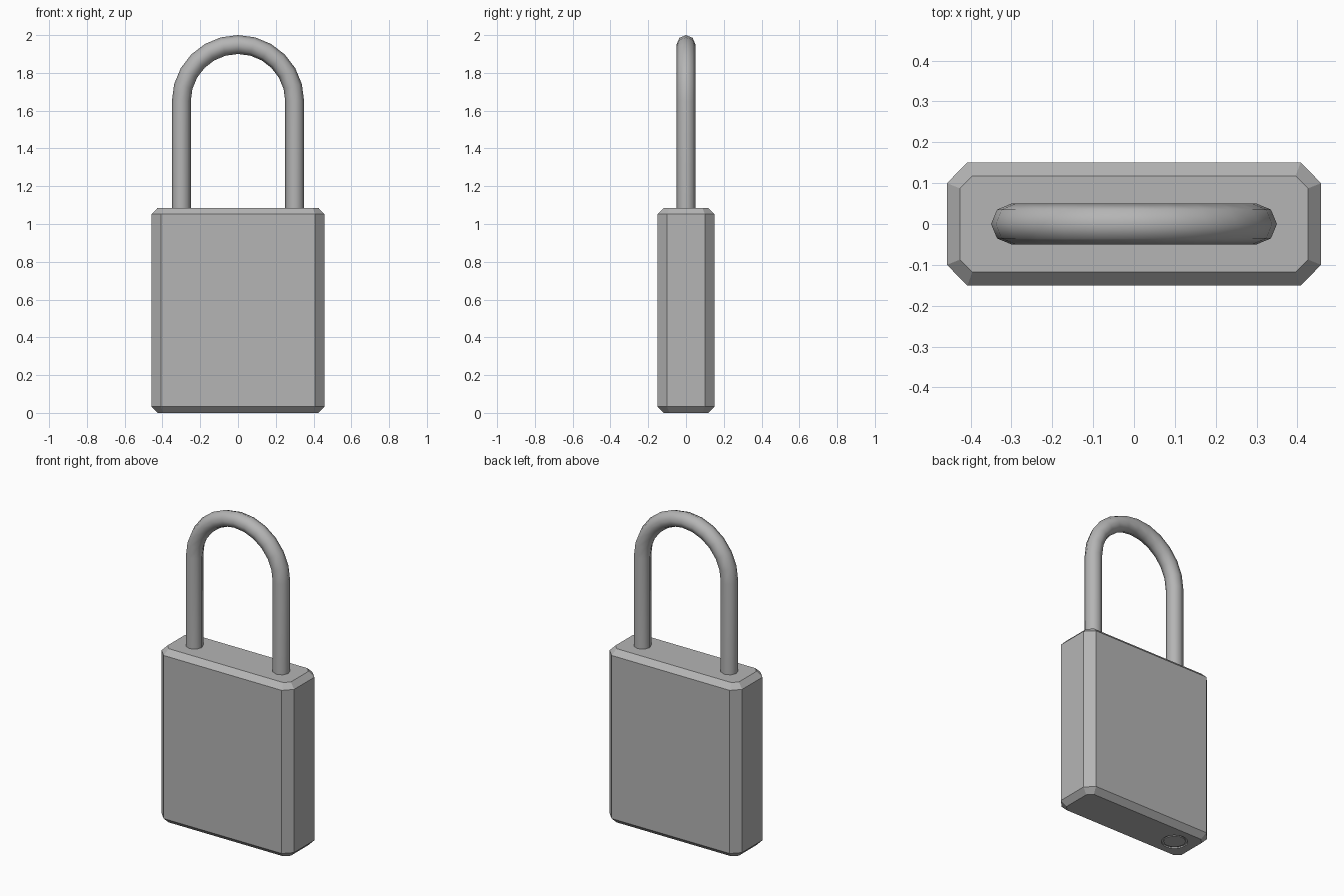
import bpy, bmesh, math
from mathutils import Vector

if "Cube" in bpy.data.objects:
    bpy.data.objects.remove(bpy.data.objects["Cube"])

# Darker grey metal for all parts
metal = bpy.data.materials.new("dark_metal")
metal.diffuse_color = (0.46, 0.46, 0.46, 1)
metal.use_nodes = True
metal.node_tree.nodes["Principled BSDF"].inputs["Base Color"].default_value = metal.diffuse_color


def loft(name, rings, smooth=False):
    """Skin a list of equal-length vertex rings and cap both ends."""
    bm = bmesh.new()
    loops = [[bm.verts.new(p) for p in ring] for ring in rings]
    n = len(loops[0])
    for a, b in zip(loops, loops[1:]):
        for i in range(n):
            j = (i + 1) % n
            bm.faces.new((a[i], a[j], b[j], b[i]))
    bm.faces.new(loops[0][::-1])
    bm.faces.new(loops[-1])
    bmesh.ops.recalc_face_normals(bm, faces=bm.faces[:])
    mesh = bpy.data.meshes.new(name)
    bm.to_mesh(mesh)
    bm.free()
    mesh.materials.append(metal)
    for p in mesh.polygons:
        p.use_smooth = smooth and len(p.vertices) == 4
    obj = bpy.data.objects.new(name, mesh)
    bpy.context.collection.objects.link(obj)
    return obj


def chamfered_rect(hx, hy, cx, cy, z):
    """Rectangle outline with cut corners."""
    return [(hx, -cy, z), (hx, cy, z), (cx, hy, z), (-cx, hy, z),
            (-hx, cy, z), (-hx, -cy, z), (-cx, -hy, z), (cx, -hy, z)]


def circle(x, r, z, n=24):
    return [(x + r * math.cos(2 * math.pi * i / n),
             r * math.sin(2 * math.pi * i / n), z) for i in range(n)]


# Body: block with chamfered edges all round
inner = (0.426, 0.118, 0.396, 0.087)
outer = (0.458, 0.151, 0.408, 0.1)
body = loft("body", [chamfered_rect(*inner, 0), chamfered_rect(*outer, 0.033),
                     chamfered_rect(*outer, 1.052), chamfered_rect(*inner, 1.085)])

# Round keyway recess in the underside, with the lock core inside it
KEY_X = -0.3
cutter = loft("keyway_cutter", [circle(KEY_X, 0.075, -0.05), circle(KEY_X, 0.075, 0.008)])
cutter.hide_render = True
cutter.hide_viewport = True
cut = body.modifiers.new("keyway", 'BOOLEAN')
cut.operation = 'DIFFERENCE'
cut.solver = 'EXACT'
cut.object = cutter
loft("lock_core", [circle(KEY_X, 0.062, 0.002), circle(KEY_X, 0.062, 0.02)])

# Shackle: eight-sided tube along two straight legs and a half-circle arch
R, TUBE, SPRING, BASE, STEPS, SIDES = 0.3, 0.05, 1.65, 1.05, 12, 8
path = [(R, BASE, 0.0)]
for i in range(STEPS + 1):
    a = math.pi * i / STEPS
    path.append((R * math.cos(a), SPRING + R * math.sin(a), a))
path.append((-R, BASE, math.pi))
rings = []
for x, z, a in path:
    out = Vector((math.cos(a), 0, math.sin(a)))
    rings.append([Vector((x, 0, z)) + TUBE * (math.cos(t) * out + math.sin(t) * Vector((0, 1, 0)))
                  for t in (2 * math.pi * k / SIDES for k in range(SIDES))])
loft("shackle", rings, smooth=True)
